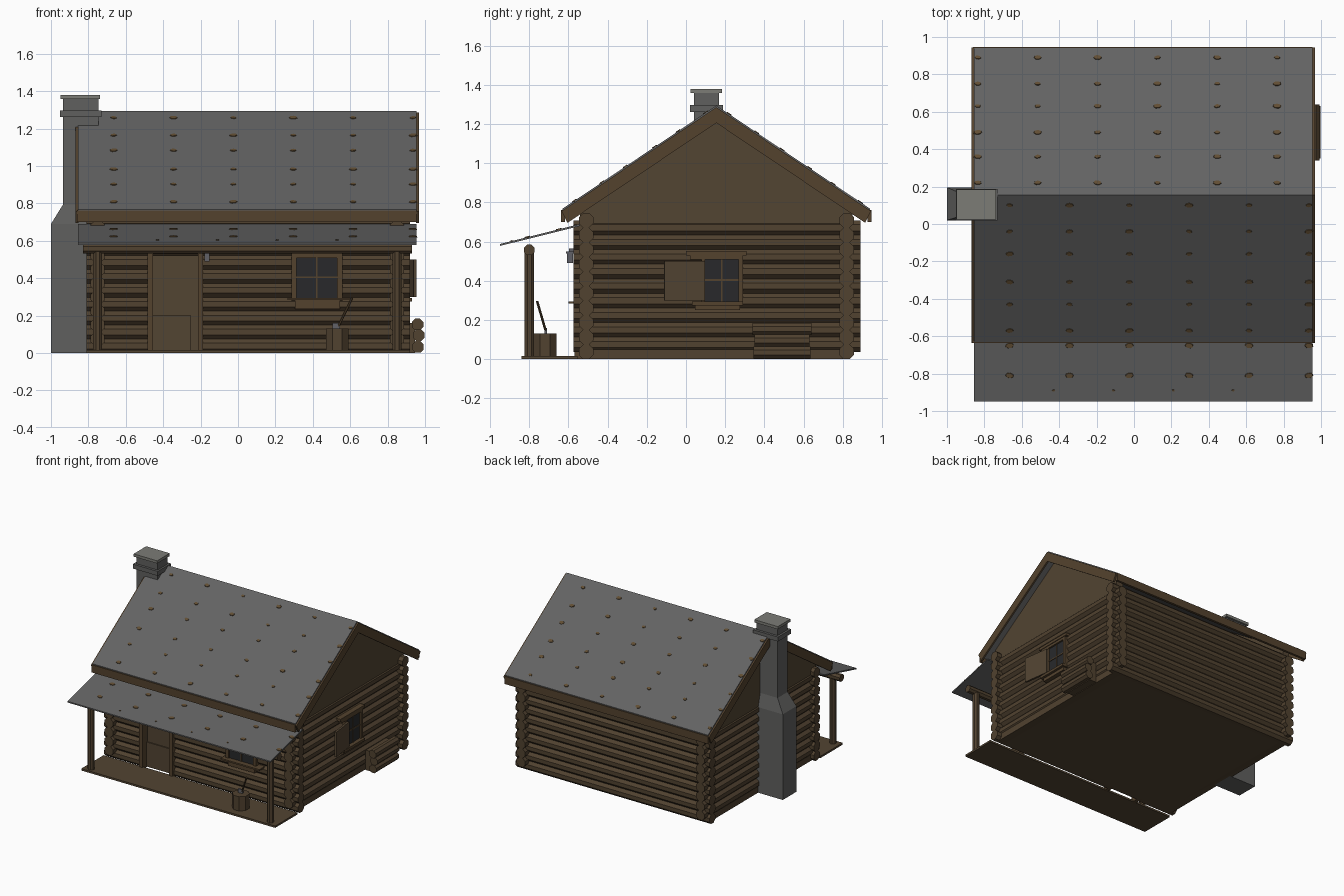
import bpy, bmesh, math, random
from mathutils import Matrix, Vector

if "Cube" in bpy.data.objects:
    bpy.data.objects.remove(bpy.data.objects["Cube"])

random.seed(4)


def mat(name, c):
    m = bpy.data.materials.new(name)
    m.diffuse_color = (*c, 1)
    m.use_nodes = True
    m.node_tree.nodes["Principled BSDF"].inputs["Base Color"].default_value = m.diffuse_color
    return m


LOG = mat("log brown", (0.082, 0.054, 0.029))
PLANK = mat("plank brown", (0.085, 0.058, 0.032))
TRIM = mat("trim brown", (0.088, 0.055, 0.027))
ROOF = mat("roof grey", (0.125, 0.125, 0.125))
STONE = mat("chimney stone", (0.115, 0.115, 0.112))
CAP = mat("chimney cap stone", (0.20, 0.20, 0.18))
GLASS = mat("dark glass", (0.021, 0.022, 0.024))
IRON = mat("iron grey", (0.12, 0.12, 0.135))
MOSS = mat("roof patch brown", (0.12, 0.075, 0.033))


def finish(name, bm, m):
    bmesh.ops.recalc_face_normals(bm, faces=bm.faces)
    me = bpy.data.meshes.new(name)
    bm.to_mesh(me)
    bm.free()
    me.materials.append(m)
    ob = bpy.data.objects.new(name, me)
    bpy.context.scene.collection.objects.link(ob)
    return ob


def boxes(name, m, *bs):
    """Boxes given as (x0, x1, y0, y1, z0, z1)."""
    bm = bmesh.new()
    for x0, x1, y0, y1, z0, z1 in bs:
        M = Matrix.Translation(((x0 + x1) / 2, (y0 + y1) / 2, (z0 + z1) / 2)) @ \
            Matrix.Diagonal((x1 - x0, y1 - y0, z1 - z0, 1))
        bmesh.ops.create_cube(bm, size=1, matrix=M)
    return finish(name, bm, m)


def rods(name, m, r, ends, n=8):
    """Prisms between pairs of points, flat sides facing outward; r is the flat radius."""
    bm = bmesh.new()
    R = r / math.cos(math.pi / n)
    for a, b in ends:
        a, b = Vector(a), Vector(b)
        q = (b - a).to_track_quat('Z', 'Y').to_matrix().to_4x4()
        M = Matrix.Translation((a + b) / 2) @ q @ Matrix.Rotation(math.pi / n, 4, 'Z')
        bmesh.ops.create_cone(bm, cap_ends=True, segments=n, radius1=R, radius2=R,
                              depth=(b - a).length, matrix=M)
    return finish(name, bm, m)


def extrude_x(name, m, prof, x0, x1):
    """Extrude a (y, z) profile along x."""
    bm = bmesh.new()
    f = bm.faces.new([bm.verts.new((x0, y, z)) for y, z in prof])
    g = bmesh.ops.extrude_face_region(bm, geom=[f])
    bmesh.ops.translate(bm, vec=(x1 - x0, 0, 0),
                        verts=[v for v in g["geom"] if isinstance(v, bmesh.types.BMVert)])
    return finish(name, bm, m)


# Log walls, with side logs offset by half a log and the front split for the door
P, R = 0.0745, 0.0375
YF, YB, XL, XR = -0.51, 0.82, -0.75, 0.85
zs = [R + P * i for i in range(10)]
front = []
for z in zs:
    spans = [(-0.81, -0.455), (-0.21, 0.92)] if z < 0.5 else [(-0.81, 0.92)]
    front += [((a, YF, z), (b, YF, z)) for a, b in spans]
rods("front_log_wall", LOG, R, front)
rods("back_log_wall", LOG, R, [((-0.81, YB, z), (0.92, YB, z)) for z in zs])
for nm, x in (("left", XL), ("right", XR)):
    rods(nm + "_log_wall", LOG, R, [((x, -0.574, z + P / 2), (x, 0.89, z + P / 2)) for z in zs[:-1]])
    boxes(nm + "_wall_sill", LOG, (x - 0.03, x + 0.03, YF, YB, 0, 0.05))
    x0 = x - 0.03
    extrude_x(nm + "_gable", PLANK, [(YF - 0.03, 0.69), (YB + 0.03, 0.69), (YB + 0.03, 0.79),
                                     (0.155, 1.25), (YF - 0.03, 0.79)], x0, x0 + 0.06)

# Floors
boxes("cabin_floor", PLANK, (-0.78, 0.88, YF, YB, 0, 0.015))
boxes("porch_deck", PLANK, (-0.81, 0.92, -0.84, -0.555, 0, 0.015))

# Main roof, boards along the gable edges and eaves
S, YR, ZR, HW = 0.671, 0.155, 1.295, 0.785


def gable_strip(top, thick, hw, inset=0.0):
    e = top - S * hw
    return [(YR - hw, e), (YR, top), (YR + hw, e), (YR + hw - inset, e - thick + inset * S),
            (YR, top - thick), (YR - hw + inset, e - thick + inset * S)]


extrude_x("main_roof", ROOF, gable_strip(ZR, 0.04, HW), -0.855, 0.955)
for nm, x in (("left", -0.868), ("right", 0.953)):
    extrude_x(nm + "_gable_board", TRIM, gable_strip(1.286, 0.08, 0.79, 0.03), x, x + 0.014)
boxes("eave_boards", TRIM, (-0.86, 0.955, -0.637, -0.618, 0.70, 0.762),
      (-0.86, 0.955, 0.928, 0.947, 0.70, 0.762))

# Porch roof, beam and posts
extrude_x("porch_roof", ROOF, [(-0.95, 0.578), (-0.95, 0.588), (-0.54, 0.69), (-0.54, 0.68)], -0.855, 0.955)
rods("porch_beam", LOG, 0.027, [((-0.83, -0.80, 0.558), (0.93, -0.80, 0.558))])
rods("porch_posts", LOG, 0.024, [((x, -0.80, 0.01), (x, -0.80, 0.545)) for x in (XL, XR)])

# Small brown patches scattered in rows on the roofs
bm = bmesh.new()


def patch(x, y, z, slope, r):
    M = Matrix.Translation((x, y, z)) @ Matrix.Rotation(math.atan(slope), 4, 'X') @ \
        Matrix.Rotation(random.uniform(-0.2, 0.2), 4, 'Z') @ Matrix.Diagonal((1, 0.65, 1, 1))
    bmesh.ops.create_cone(bm, cap_ends=True, segments=7, radius1=r, radius2=r * 0.85,
                          depth=0.008, matrix=M)


for k in range(6):
    for y in (0.89, 0.75, 0.63, 0.49, 0.36, 0.22):
        patch(-0.835 + 0.32 * k, y, ZR - S * (y - YR), -S, random.uniform(0.017, 0.025))
    for y in (0.10, -0.04, -0.16, -0.31, -0.43, -0.57):
        patch(-0.665 + 0.32 * k, y, ZR - S * (YR - y), S, random.uniform(0.017, 0.025))
    for y in (-0.65, -0.81):
        patch(-0.665 + 0.32 * k, y, 0.588 + 0.249 * (y + 0.95), 0.249, 0.025)
    if k < 4:
        patch(-0.43 + 0.32 * k, -0.89, 0.603, 0.249, 0.009)
finish("roof_patches", bm, MOSS)

# Chimney: wide base, sloped shoulder, shaft, collar and cap
bm = bmesh.new()
rings = [(-1.0, -0.76, 0.02, 0.195, 0), (-1.0, -0.76, 0.02, 0.195, 0.69),
         (-0.935, -0.745, 0.04, 0.168, 0.795), (-0.935, -0.745, 0.04, 0.168, 1.36)]
loops = [[bm.verts.new((x, y, z)) for x, y in ((a, c), (b, c), (b, d), (a, d))]
         for a, b, c, d, z in rings]
for lo, hi in zip(loops, loops[1:]):
    for i in range(4):
        j = (i + 1) % 4
        bm.faces.new((lo[i], lo[j], hi[j], hi[i]))
bm.faces.new(loops[0])
bm.faces.new(loops[-1])
finish("chimney", bm, STONE)
boxes("chimney_collar", STONE, (-0.952, -0.73, 0.02, 0.188, 1.262, 1.298))
boxes("chimney_cap", CAP, (-0.948, -0.738, 0.024, 0.184, 1.358, 1.38))

# Door recessed between two jambs, with a raised lower panel
boxes("door", PLANK, (-0.46, -0.205, -0.505, -0.48, 0.01, 0.54))
boxes("door_lower_panel", PLANK, (-0.455, -0.25, -0.514, -0.50, 0.015, 0.20))
boxes("door_frame", TRIM, (-0.484, -0.455, -0.57, -0.48, 0.0, 0.54),
      (-0.215, -0.187, -0.57, -0.48, 0.0, 0.54), (-0.484, -0.187, -0.565, -0.48, 0.53, 0.555))

# Front window
boxes("front_window_glass", GLASS, (0.30, 0.54, -0.557, -0.50, 0.285, 0.515))
boxes("front_window_frame", TRIM, (0.285, 0.313, -0.567, -0.50, 0.28, 0.53),
      (0.53, 0.558, -0.567, -0.50, 0.28, 0.53), (0.285, 0.558, -0.567, -0.50, 0.508, 0.535),
      (0.265, 0.61, -0.60, -0.50, 0.283, 0.295), (0.305, 0.545, -0.565, -0.50, 0.235, 0.283),
      (0.417, 0.426, -0.562, -0.55, 0.29, 0.51), (0.31, 0.53, -0.562, -0.55, 0.40, 0.409))

# Right window with an open shutter
boxes("right_window_glass", GLASS, (0.84, 0.897, 0.09, 0.275, 0.285, 0.515))
boxes("right_window_frame", TRIM, (0.84, 0.91, 0.08, 0.098, 0.28, 0.53),
      (0.84, 0.91, 0.267, 0.29, 0.28, 0.53), (0.84, 0.915, 0.0, 0.31, 0.53, 0.552),
      (0.84, 0.91, 0.02, 0.29, 0.51, 0.53), (0.84, 0.93, 0.03, 0.29, 0.275, 0.295),
      (0.84, 0.91, 0.045, 0.275, 0.25, 0.275),
      (0.89, 0.902, 0.178, 0.186, 0.29, 0.51), (0.89, 0.902, 0.095, 0.27, 0.40, 0.409))
sh = boxes("right_shutter", PLANK, (0, 0.016, -0.21, 0, -0.1, 0.1))
sh.location = (0.91, 0.095, 0.40)
sh.rotation_euler = (0, 0, math.radians(8))

# Firewood stack beside the right wall
rods("firewood", LOG, 0.031, [((0.962, 0.345, 0.033), (0.962, 0.635, 0.033)),
                              ((0.967, 0.35, 0.095), (0.967, 0.63, 0.095)),
                              ((0.96, 0.34, 0.153), (0.96, 0.64, 0.153))])
boxes("firewood_backing", LOG, (0.885, 0.945, 0.36, 0.62, 0, 0.16))

# Chopping block with an axe
rods("chopping_block", LOG, 0.06, [((0.53, -0.72, 0.01), (0.53, -0.72, 0.13))])
rods("axe_handle", TRIM, 0.006, [((0.535, -0.715, 0.14), (0.61, -0.76, 0.295))], 6)
boxes("axe_head", IRON, (0.505, 0.545, -0.722, -0.71, 0.125, 0.16))

# Lantern by the door
boxes("lantern", IRON, (-0.18, -0.152, -0.607, -0.577, 0.49, 0.54),
      (-0.186, -0.146, -0.613, -0.571, 0.54, 0.55), (-0.17, -0.162, -0.597, -0.54, 0.55, 0.565))
